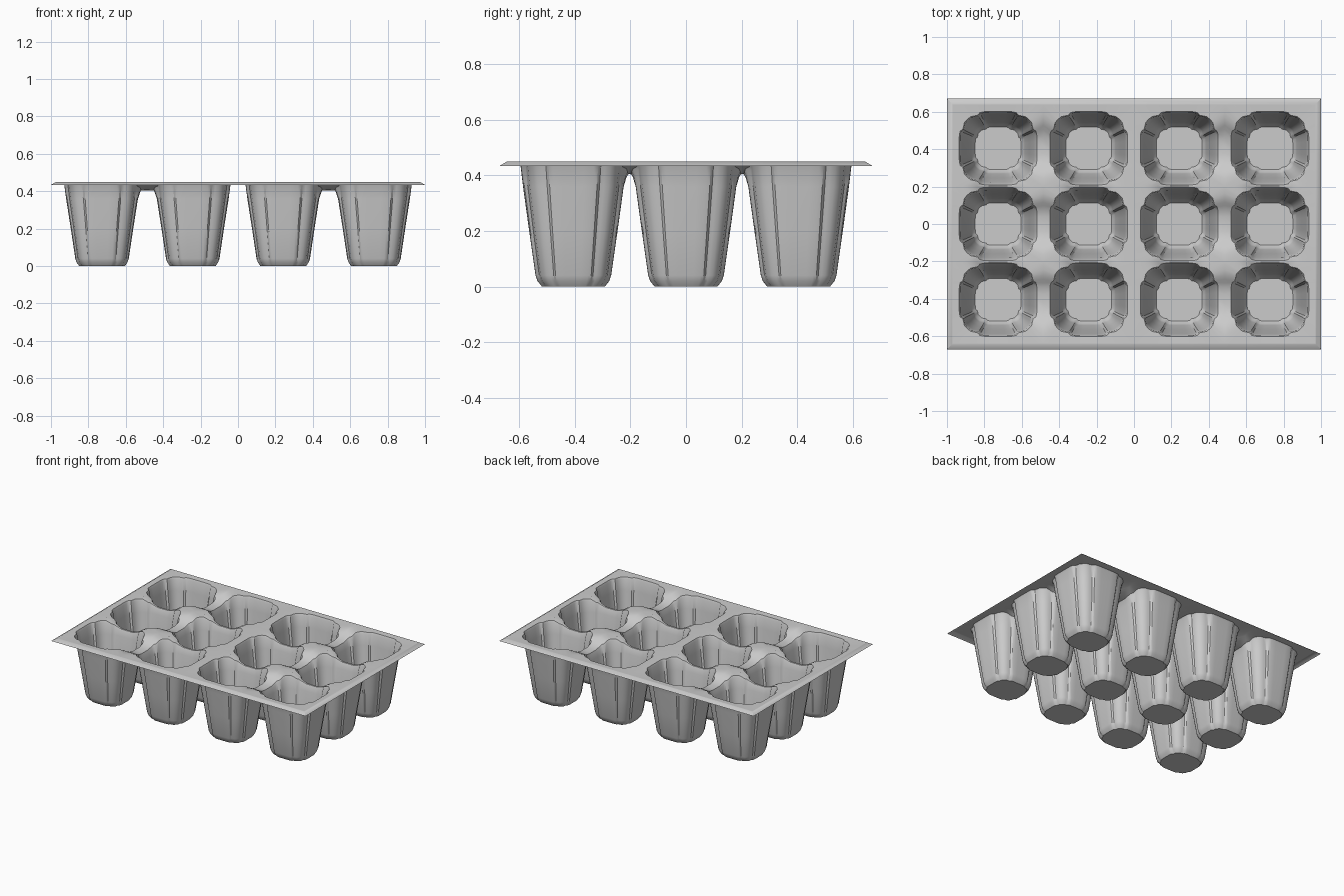
import bpy, bmesh, math

if "Cube" in bpy.data.objects:
    bpy.data.objects.remove(bpy.data.objects["Cube"])

DECK = 0.45
XS, YS = [-0.97, -0.485, 0, 0.485, 0.97], [-0.64, -0.2025, 0.2025, 0.64]
CX, CY = [-0.727, -0.242, 0.242, 0.727], [-0.405, 0, 0.405]

# fluted cup outline: one octant, flat side -> groove -> diagonal lobe (unit size)
OCT = [(1, 0), (1, .2), (.995, .38), (.97, .47), (.905, .52), (.885, .60), (.865, .70), (.79, .79)]
quarter = OCT + [(y, x) for x, y in reversed(OCT[1:-1])]
OUTLINE = []
for k in range(4):
    for x, y in quarter:
        for _ in range(k):
            x, y = -y, x
        OUTLINE.append((x, y))


def fade(d, a, b):
    t = min(1, max(0, (d - a) / (b - a)))
    return 0.5 + 0.5 * math.cos(math.pi * t)


def deck_z(x, y):
    # dividers dip between neighbouring cups and rise to posts at the corners
    dx = min(abs(x - 0.485), abs(x + 0.485))
    dy = min(abs(y - 0.2025), abs(y + 0.2025))
    ox = min(abs(x - c) for c in CX)
    oy = min(abs(y - c) for c in CY)
    dip = max(fade(dx, .045, .12) * fade(oy, .04, .16),
              fade(dy, .02, .09) * fade(ox, .04, .16))
    return DECK - 0.045 * dip


def make(name, bm):
    bmesh.ops.remove_doubles(bm, verts=bm.verts, dist=0.0005)
    bmesh.ops.recalc_face_normals(bm, faces=bm.faces)
    me = bpy.data.meshes.new(name)
    bm.to_mesh(me)
    bm.free()
    ob = bpy.data.objects.new(name, me)
    bpy.context.collection.objects.link(ob)
    bpy.context.view_layer.objects.active = ob
    ob.select_set(True)
    bpy.ops.object.shade_smooth_by_angle(angle=math.radians(35))
    ob.select_set(False)


def cell(bm, i, j):
    cx, cy = CX[i], CY[j]
    mx, my = (XS[i] + XS[i + 1]) / 2, (YS[j] + YS[j + 1]) / 2
    hx, hy = (XS[i + 1] - XS[i]) / 2, (YS[j + 1] - YS[j]) / 2
    rings = []
    # square outer border of the cell
    ring = []
    for u, v in OUTLINE:
        m = max(abs(u), abs(v))
        x, y = mx + hx * u / m, my + hy * v / m
        ring.append(bm.verts.new((x, y, deck_z(x, y))))
    rings.append(ring)
    # lip, wall and rounded foot: half width, half depth, height (None = follow deck)
    levels = [(.208, .196, None), (.202, .190, -.015), (.192, .181, .36), (.167, .159, .2),
              (.143, .136, .04), (.136, .129, .02), (.122, .113, 0), (.07, .065, 0)]
    for sx, sy, z in levels:
        ring = []
        for u, v in OUTLINE:
            x, y = cx + sx * u, cy + sy * v
            if z is None:
                h = deck_z(x, y) - .002
            elif z < 0:
                h = deck_z(x, y) + z
            else:
                h = z
            ring.append(bm.verts.new((x, y, h)))
        rings.append(ring)
    n = len(OUTLINE)
    for a, b in zip(rings, rings[1:]):
        for k in range(n):
            q = (k + 1) % n
            bm.faces.new((a[k], a[q], b[q], b[k]))
    bm.faces.new(rings[-1])


# tray sheet with twelve cups
bm = bmesh.new()
for i in range(4):
    for j in range(3):
        cell(bm, i, j)
make("cup_tray", bm)

# sloping outer rim
bm = bmesh.new()
loops = []
for x, y, z in [(.97, .64, DECK), (.975, .645, DECK - .001), (1, .67, .434)]:
    loops.append([bm.verts.new((sx * x, sy * y, z)) for sx, sy in [(1, 1), (-1, 1), (-1, -1), (1, -1)]])
for a, b in zip(loops, loops[1:]):
    for k in range(4):
        q = (k + 1) % 4
        bm.faces.new((a[k], b[k], b[q], a[q]))
make("outer_rim", bm)
